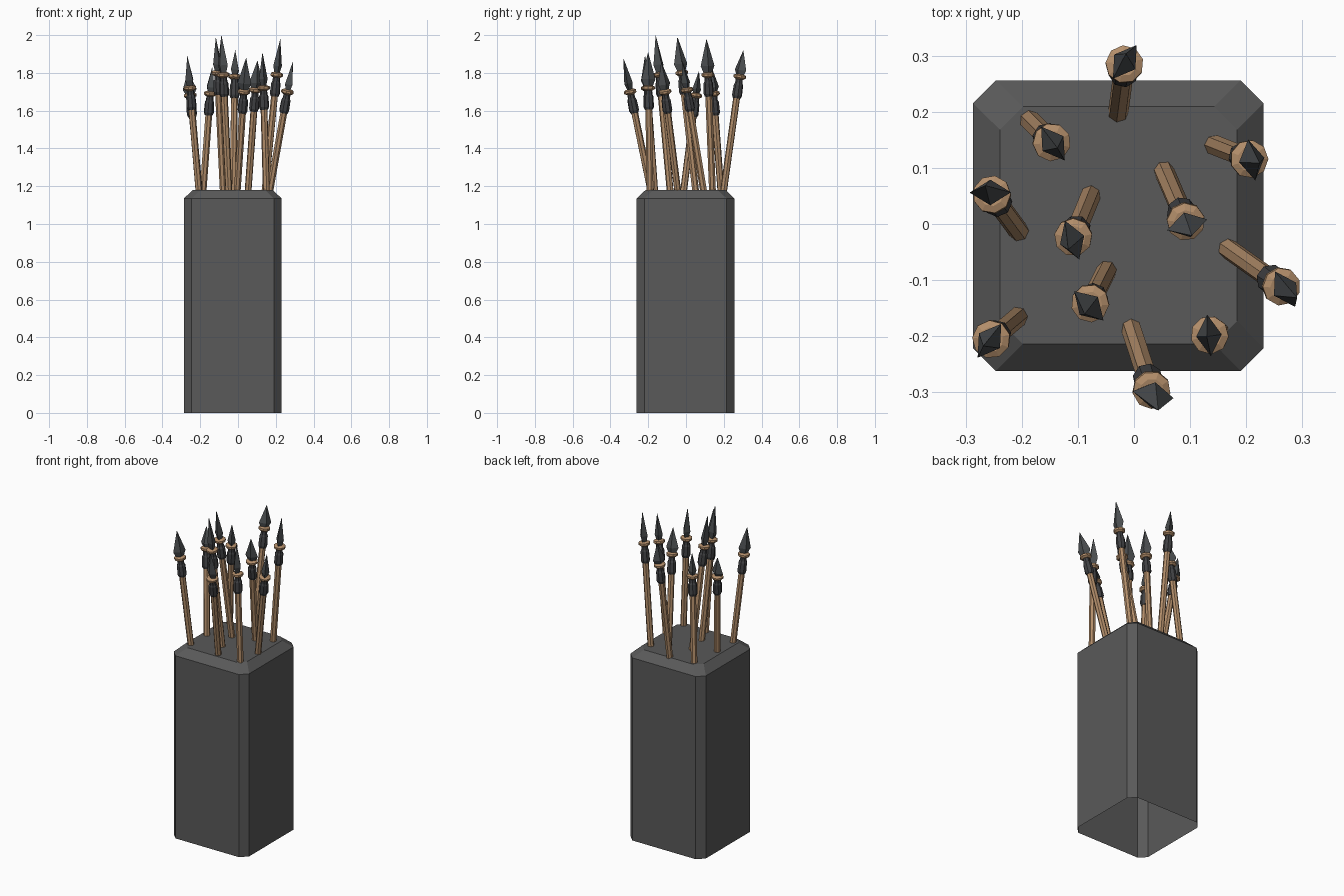
import bpy, bmesh, math
from mathutils import Vector, Matrix

if "Cube" in bpy.data.objects:
    bpy.data.objects.remove(bpy.data.objects["Cube"])


def material(name, rgb):
    m = bpy.data.materials.new(name)
    m.diffuse_color = (*rgb, 1)
    m.use_nodes = True
    m.node_tree.nodes["Principled BSDF"].inputs["Base Color"].default_value = m.diffuse_color
    return m


STONE = material("dark grey box", (0.1, 0.1, 0.1))
WOOD = material("tan wood", (0.45, 0.27, 0.145))
IRON = material("blue grey iron", (0.068, 0.074, 0.078))
WRAP = material("charcoal wrap", (0.052, 0.053, 0.057))


def loft(name, rings, mat, cap_bottom=True, cap_top=True, matrix=None):
    """Skin a stack of closed point rings with flat faces."""
    bm = bmesh.new()
    loops = [[bm.verts.new(p) for p in ring] for ring in rings]
    for a, b in zip(loops, loops[1:]):
        n = len(a)
        for i in range(n):
            j = (i + 1) % n
            bm.faces.new((a[i], a[j], b[j], b[i]))
    if cap_bottom:
        bm.faces.new(loops[0][::-1])
    if cap_top:
        bm.faces.new(loops[-1])
    bmesh.ops.remove_doubles(bm, verts=bm.verts, dist=1e-5)
    me = bpy.data.meshes.new(name)
    bm.to_mesh(me)
    bm.free()
    me.materials.append(mat)
    ob = bpy.data.objects.new(name, me)
    if matrix is not None:
        ob.matrix_world = matrix
    bpy.context.collection.objects.link(ob)
    return ob


def turned(profile, sides, flat=1.0):
    """Rings of a turned shape from (height, radius) pairs."""
    return [[(r * math.cos(2 * math.pi * i / sides),
              flat * r * math.sin(2 * math.pi * i / sides), h)
             for i in range(sides)] for h, r in profile]


def octagon(x0, x1, y0, y1, c, z):
    """Rectangle with cut corners."""
    return [(x0 + c, y0, z), (x1 - c, y0, z), (x1, y0 + c, z), (x1, y1 - c, z),
            (x1 - c, y1, z), (x0 + c, y1, z), (x0, y1 - c, z), (x0, y0 + c, z)]


# Tall chamfered box, open underneath
loft("quiver_box", [
    octagon(-0.287, 0.231, -0.262, 0.256, 0.041, 0),
    octagon(-0.287, 0.231, -0.262, 0.256, 0.041, 1.135),
    octagon(-0.239, 0.184, -0.214, 0.209, 0.041, 1.18)], STONE, cap_bottom=False)

# Spears: foot x y, lashing x y z, tip height, blade turn in degrees
SPEARS = [
    (-0.028, 0.200, -0.017, 0.284, 1.78, 1.92, 55),
    (-0.185, 0.184, -0.147, 0.146, 1.69, 1.83, -55),
    (0.144, 0.140, 0.205, 0.116, 1.79, 1.98, -80),
    (-0.206, -0.012, -0.253, 0.052, 1.68, 1.81, 0),
    (-0.078, 0.050, -0.108, -0.023, 1.80, 1.99, -70),
    (0.054, 0.093, 0.092, 0.005, 1.71, 1.865, 15),
    (0.169, -0.045, 0.262, -0.111, 1.70, 1.86, -60),
    (-0.049, -0.084, -0.078, -0.141, 1.79, 2.00, -45),
    (-0.208, -0.166, -0.254, -0.205, 1.72, 1.89, 55),
    (0.150, -0.190, 0.135, -0.198, 1.72, 1.91, -85),
    (-0.004, -0.188, 0.031, -0.295, 1.70, 1.88, -10),
]

for n, (fx, fy, rx, ry, rz, tz, turn) in enumerate(SPEARS, 1):
    foot, ring = Vector((fx, fy, 1.18)), Vector((rx, ry, rz))
    axis = (ring - foot).normalized()
    length = (ring - foot).length
    tip = (tz - rz) / axis.z
    # local z follows the spear, the turn is about vertical
    tilt = Vector((0, 0, 1)).rotation_difference(axis).to_matrix().to_4x4()
    mat = Matrix.Translation(ring) @ tilt @ Matrix.Rotation(math.radians(turn), 4, 'Z')
    # wooden shaft
    loft(f"shaft_{n}", turned([(-length - 0.03, 0.0185), (-0.05, 0.0185)], 7),
         WOOD, matrix=mat)
    # dark socket
    loft(f"socket_{n}", turned([(-0.115, 0.021), (-0.10, 0.027), (-0.045, 0.025),
                                (-0.035, 0.020), (0.005, 0.018)], 8), WRAP, matrix=mat)
    # tan lashing
    loft(f"lashing_{n}", turned([(-0.014, 0.022), (-0.005, 0.034), (0.007, 0.034),
                                 (0.013, 0.022)], 9), WOOD, matrix=mat)
    # four sided blade
    loft(f"blade_{n}", turned([(0, 0.019), (0.25 * tip, 0.037), (tip, 0.0002)], 4, 0.62),
         IRON, matrix=mat)
